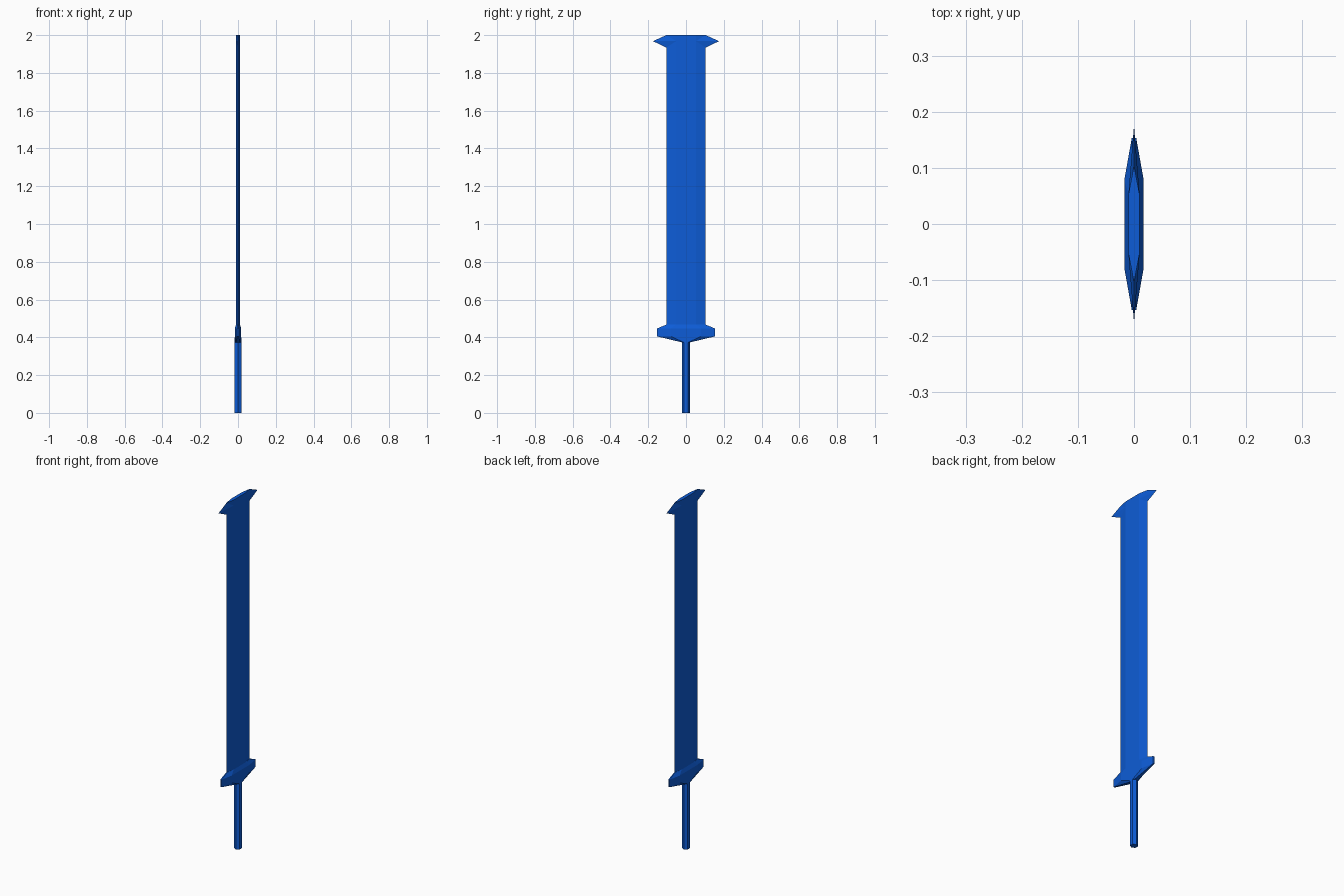
import bpy
import bmesh
from math import cos, sin, pi

cube = bpy.data.objects.get("Cube")
if cube:
    bpy.data.objects.remove(cube, do_unlink=True)

# One blue for the whole sword
BLUE = (0.004, 0.108, 0.68, 1.0)
blue = bpy.data.materials.new("blue")
blue.use_nodes = True
blue.diffuse_color = BLUE
blue.node_tree.nodes["Principled BSDF"].inputs["Base Color"].default_value = BLUE


def finish(name, bm):
    """Turn a bmesh into a flat-shaded blue object."""
    bmesh.ops.remove_doubles(bm, verts=bm.verts, dist=1e-5)
    bmesh.ops.recalc_face_normals(bm, faces=bm.faces)
    mesh = bpy.data.meshes.new(name)
    bm.to_mesh(mesh)
    bm.free()
    mesh.materials.append(blue)
    obj = bpy.data.objects.new(name, mesh)
    bpy.context.collection.objects.link(obj)
    return obj


def loft(name, rings):
    """Skin a stack of (z, outline) rings and cap both ends."""
    bm = bmesh.new()
    rows = [[bm.verts.new((x, y, z)) for x, y in outline] for z, outline in rings]
    n = len(rows[0])
    for low, high in zip(rows, rows[1:]):
        for i in range(n):
            j = (i + 1) % n
            bm.faces.new((low[i], low[j], high[j], high[i]))
    bm.faces.new(rows[0][::-1])
    bm.faces.new(rows[-1])
    return finish(name, bm)


def octagon(x_mid, y_mid, x_end, y_end):
    """Long outline: flat sides up to y_mid, tapering to narrow ends."""
    quarter = [(x_mid, y_mid), (x_end, y_end)]
    half = quarter + [(-x, y) for x, y in quarter[::-1]]
    return half + [(-x, -y) for x, y in half]


# Grip: six-sided rod with corners on the y axis
grip = [(0.02 * sin(i * pi / 3), 0.02 * cos(i * pi / 3)) for i in range(6)]
loft("grip", [(0.0, grip), (0.40, grip)])

# Guard: wide tapered bar, wedge underneath and chamfered on top
loft("guard", [
    (0.373, octagon(0.017, 0.010, 0.010, 0.020)),
    (0.405, octagon(0.017, 0.080, 0.004, 0.153)),
    (0.447, octagon(0.017, 0.080, 0.004, 0.153)),
    (0.469, octagon(0.010, 0.052, 0.002, 0.100)),
])

# Blade: flat in the middle with two ground edges
section = [(0.01, -0.052), (0.01, 0.052), (0.0, 0.104),
           (-0.01, 0.052), (-0.01, -0.052), (0.0, -0.104)]
loft("blade", [(0.44, section), (2.0, section)])

# Prongs: sharp barbs on both edges at the blade's end
for side, label in ((1, "back"), (-1, "front")):
    bm = bmesh.new()
    for x, y, z in ((0.01, 0.052, 1.968), (-0.01, 0.052, 1.968),
                    (0.0, 0.175, 1.968), (0.0, 0.104, 2.0), (0.0, 0.104, 1.934)):
        bm.verts.new((x, side * y, z))
    bmesh.ops.convex_hull(bm, input=bm.verts)
    finish(label + "_prong", bm)
